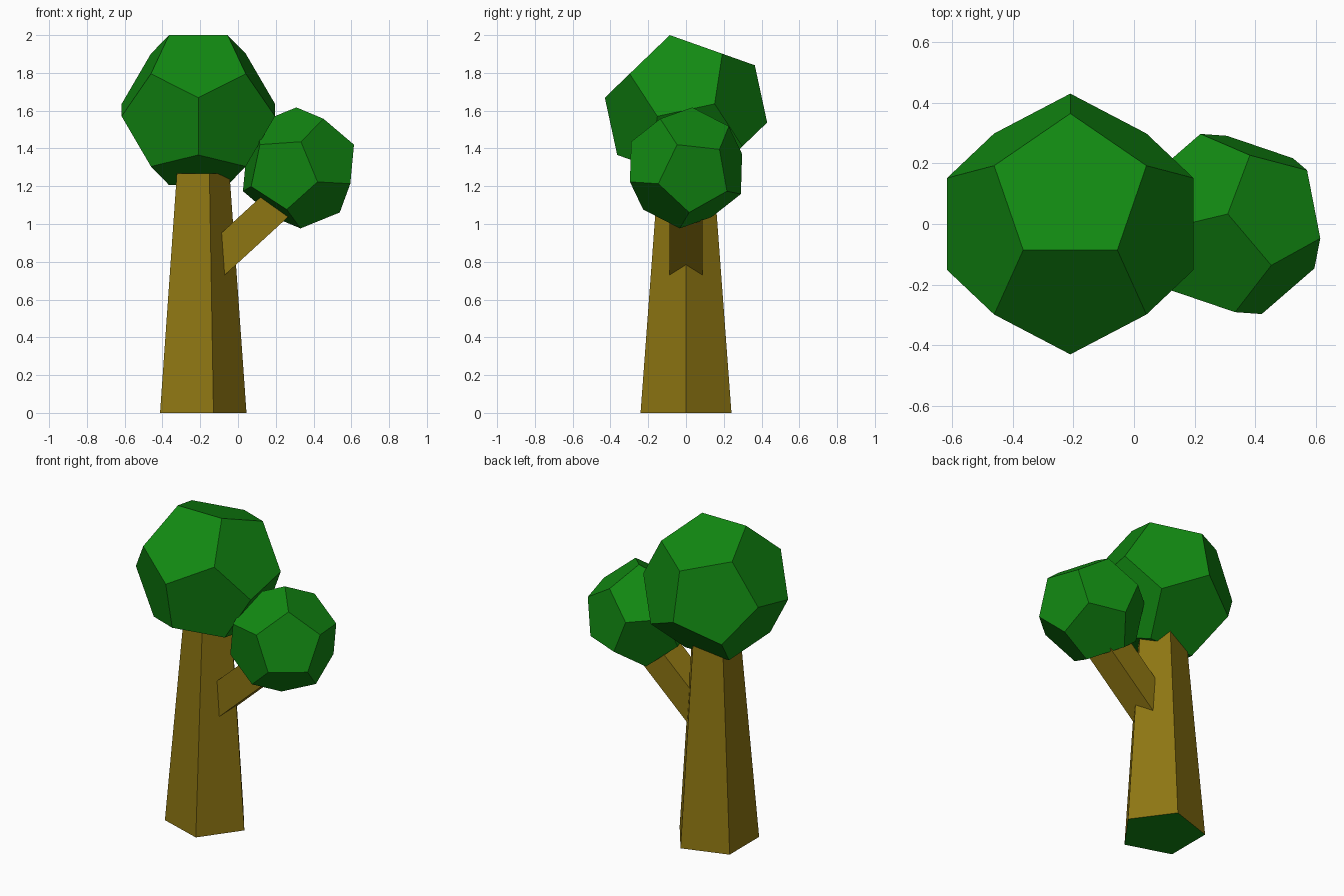
import bpy, bmesh, math
from mathutils import Vector, Matrix

if "Cube" in bpy.data.objects:
    bpy.data.objects.remove(bpy.data.objects["Cube"])

PHI = (1 + math.sqrt(5)) / 2


def material(name, rgb):
    m = bpy.data.materials.new(name)
    m.diffuse_color = (*rgb, 1)
    m.use_nodes = True
    m.node_tree.nodes["Principled BSDF"].inputs["Base Color"].default_value = m.diffuse_color
    return m


leaf = material("leaf green", (0.006, 0.25, 0.006))
bark = material("bark brown", (0.27, 0.18, 0.006))


def finish(name, bm, *mats):
    bmesh.ops.recalc_face_normals(bm, faces=bm.faces)
    me = bpy.data.meshes.new(name)
    bm.to_mesh(me)
    bm.free()
    for m in mats:
        me.materials.append(m)
    ob = bpy.data.objects.new(name, me)
    bpy.context.collection.objects.link(ob)
    return ob


def crown(name, centre, scale, edge_dir, edge_mid):
    """Dodecahedron turned so one edge runs along edge_dir, out at edge_mid."""
    z = Vector(edge_mid).normalized()
    y = z.cross(Vector(edge_dir)).normalized()
    rot = Matrix((y.cross(z), y, z)).transposed()
    pts = [(a, b, c) for a in (-1, 1) for b in (-1, 1) for c in (-1, 1)]
    for s in (-1, 1):
        for t in (-1, 1):
            p, q = s / PHI, t * PHI
            pts += [(p, 0, q), (q, p, 0), (0, q, p)]
    bm = bmesh.new()
    for p in pts:
        bm.verts.new(Vector(centre) + rot @ Vector(p) * scale)
    bmesh.ops.convex_hull(bm, input=bm.verts)
    bmesh.ops.dissolve_limit(bm, angle_limit=0.05, verts=bm.verts, edges=bm.edges)
    finish(name, bm, leaf)


def loft(name, rings, *mats):
    """Closed solid between two rings of points."""
    bm = bmesh.new()
    a, b = [[bm.verts.new(p) for p in r] for r in rings]
    n = len(a)
    bm.faces.new(a)
    bm.faces.new(b)
    for i in range(n):
        j = (i + 1) % n
        bm.faces.new((a[i], a[j], b[j], b[i]))
    return finish(name, bm, *mats)


# five-sided tapering trunk, with a green underside
def ring(cx, r, z):
    return [(cx + r * math.cos(i * math.tau / 5), r * math.sin(i * math.tau / 5), z)
            for i in range(5)]


trunk = loft("trunk", [ring(-0.208, 0.253, 0), ring(-0.199, 0.154, 1.268)], bark, leaf)
for f in trunk.data.polygons:
    if f.normal.z < -0.9:
        f.material_index = 1

# square branch leaning out to the right
along = Vector((0.737, 0, 0.676))
up = Vector((-0.676, 0, 0.737)) * 0.088
side = Vector((0, 0.088, 0))
root = Vector((-0.0255, 0, 0.89))
loft("branch", [[root + along * t + up * u + side * v
                 for u, v in ((1, 1), (1, -1), (-1, -1), (-1, 1))]
                for t in (-0.18, 0.36)], bark)

# leaf crowns
tilt = math.radians(12.2)
crown("large_crown", (-0.21, 0, 1.603), 0.251,
      (1, 0, 0), (0, -math.sin(tilt), math.cos(tilt)))
crown("small_crown", (0.32, 0, 1.297), 0.186,
      (-0.044, 0.23, -0.025), (0.272, 0.065, 0.1105))
